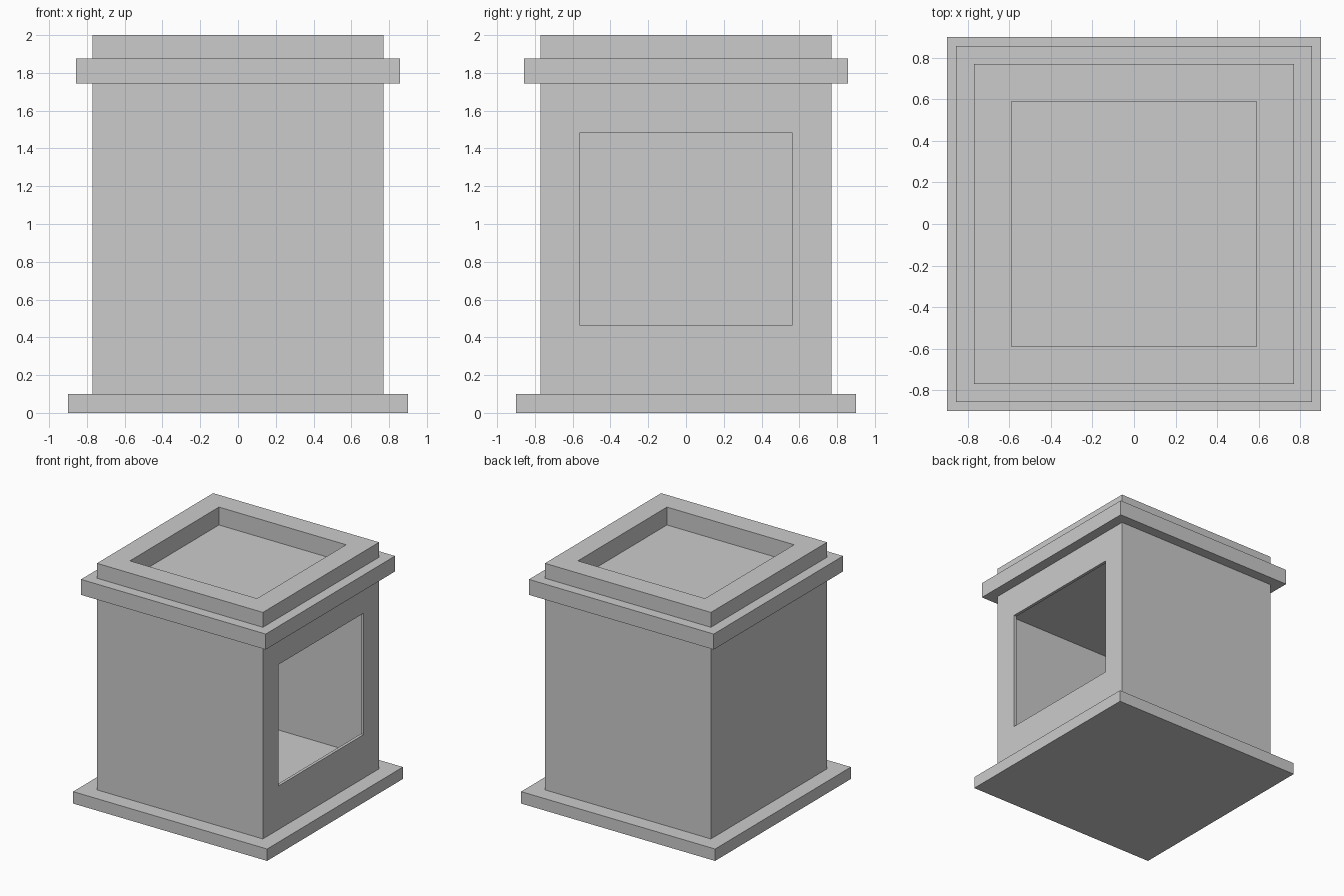
import bpy, bmesh

if "Cube" in bpy.data.objects:
    bpy.data.objects.remove(bpy.data.objects["Cube"])


def box(name, lo, hi):
    bm = bmesh.new()
    bmesh.ops.create_cube(bm, size=1)
    for v in bm.verts:
        for i in range(3):
            v.co[i] = hi[i] if v.co[i] > 0 else lo[i]
    me = bpy.data.meshes.new(name)
    bm.to_mesh(me)
    bm.free()
    ob = bpy.data.objects.new(name, me)
    bpy.context.collection.objects.link(ob)
    return ob


def block(name, half, z0, z1):
    return box(name, (-half, -half, z0), (half, half, z1))


def cut(target, cutter):
    cutter.hide_render = True
    cutter.hide_viewport = True
    cutter.display_type = 'WIRE'
    mod = target.modifiers.new(cutter.name, 'BOOLEAN')
    mod.operation = 'DIFFERENCE'
    mod.solver = 'EXACT'
    mod.object = cutter


# Square foot plate
block("base_plate", 0.90, 0, 0.10)

# Hollow body with a side opening and a sunken top
body = block("body", 0.77, 0.10, 2.0)
cut(body, block("cavity_cutter", 0.745, 0.19, 1.595))
cut(body, box("opening_cutter", (0.70, -0.565, 0.465), (0.90, 0.565, 1.483)))
cut(body, block("recess_cutter", 0.59, 1.85, 2.2))

# Cornice band wrapped around the body
cornice = block("cornice", 0.857, 1.745, 1.875)
cut(cornice, block("cornice_cutter", 0.77, 1.6, 2.1))
